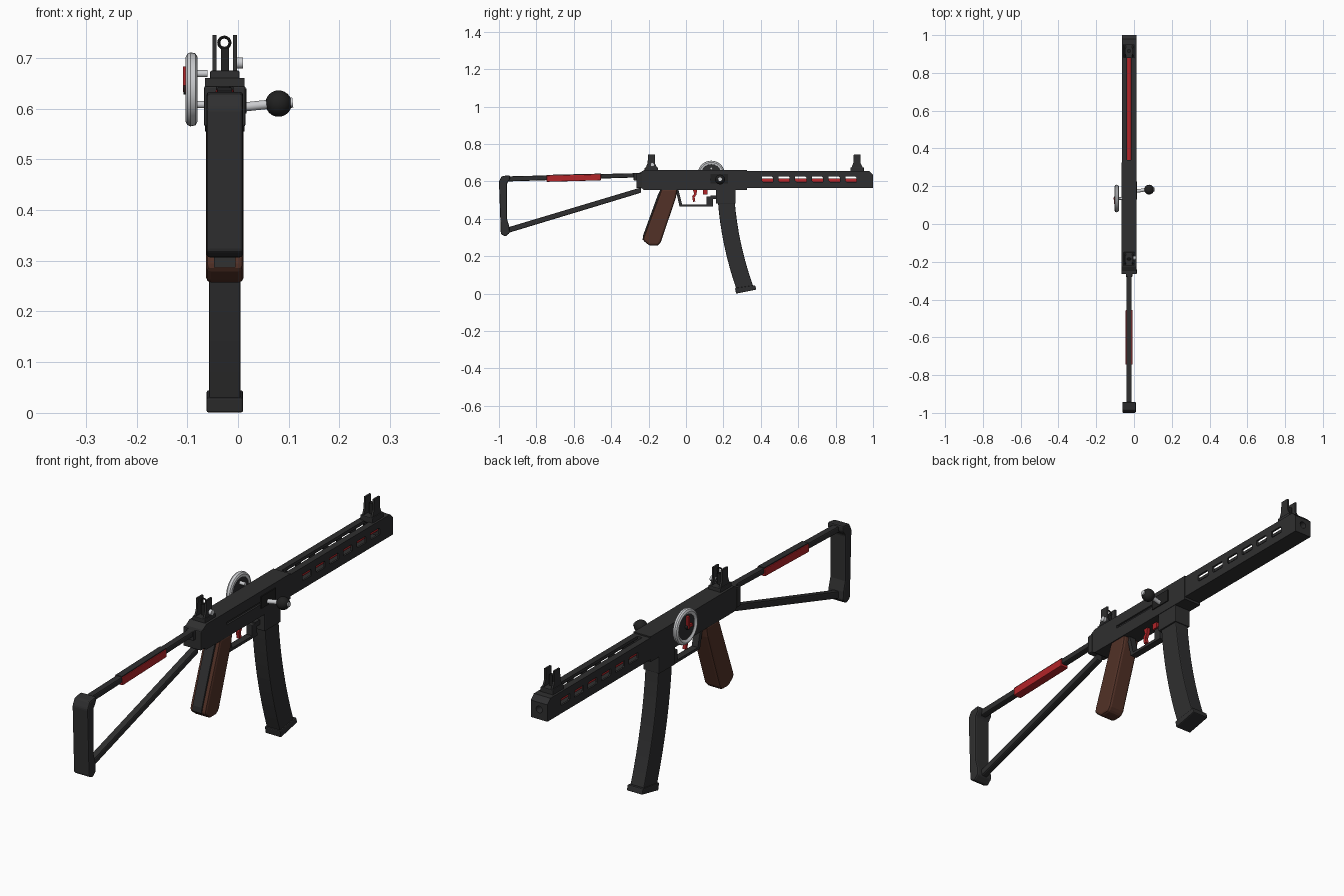
import bpy, bmesh, math
from mathutils import Vector

old = bpy.data.objects.get("Cube")
if old:
    bpy.data.objects.remove(old, do_unlink=True)

CX = -0.026  # centre plane of the body


def material(name, r, g, b, rough=0.6):
    m = bpy.data.materials.new(name)
    m.use_nodes = True
    m.diffuse_color = (r, g, b, 1)
    node = m.node_tree.nodes["Principled BSDF"]
    node.inputs["Base Color"].default_value = (r, g, b, 1)
    node.inputs["Roughness"].default_value = rough
    return m


BLACK = material("gunmetal black", 0.028, 0.028, 0.029)
DARK = material("deep black", 0.015, 0.015, 0.015)
RED = material("red", 0.45, 0.018, 0.022)
WOOD = material("brown wood", 0.085, 0.031, 0.02)
SILVER = material("silver", 0.62, 0.63, 0.65, 0.4)


def finish(name, bm, mat, bevel=0.0, smooth=False):
    bmesh.ops.recalc_face_normals(bm, faces=bm.faces)
    me = bpy.data.meshes.new(name)
    bm.to_mesh(me)
    bm.free()
    ob = bpy.data.objects.new(name, me)
    bpy.context.collection.objects.link(ob)
    me.materials.append(mat)
    if bevel:
        mod = ob.modifiers.new("edge bevel", 'BEVEL')
        mod.width, mod.segments = bevel, 2
    if smooth:
        bpy.ops.object.select_all(action='DESELECT')
        ob.select_set(True)
        bpy.context.view_layer.objects.active = ob
        bpy.ops.object.shade_smooth_by_angle(angle=math.radians(35))
    return ob


def prism(name, profile, half, mat, x=CX, bevel=0.0):
    """Side outline (y, z) extruded to both sides of x."""
    bm = bmesh.new()
    face = bm.faces.new([bm.verts.new((x - half, y, z)) for y, z in profile])
    ext = bmesh.ops.extrude_face_region(bm, geom=[face])["geom"]
    moved = [v for v in ext if isinstance(v, bmesh.types.BMVert)]
    bmesh.ops.translate(bm, verts=moved, vec=(2 * half, 0, 0))
    return finish(name, bm, mat, bevel)


def box(name, y0, y1, z0, z1, half, mat, x=CX, bevel=0.0):
    return prism(name, [(y0, z0), (y1, z0), (y1, z1), (y0, z1)], half, mat, x, bevel)


def rod(name, a, b, r, mat, r2=None, sides=20):
    a, b = Vector(a), Vector(b)
    bm = bmesh.new()
    bmesh.ops.create_cone(bm, cap_ends=True, segments=sides, radius1=r,
                          radius2=r if r2 is None else r2, depth=(b - a).length)
    bm.transform((b - a).to_track_quat('Z', 'Y').to_matrix().to_4x4())
    bmesh.ops.translate(bm, verts=bm.verts, vec=(a + b) / 2)
    return finish(name, bm, mat, smooth=True)


def lathe_x(name, profile, y, z, mat, sides=40):
    """Closed (x, radius) outline spun about an axis along x."""
    bm = bmesh.new()
    rings = []
    for i in range(sides):
        a = 2 * math.pi * i / sides
        rings.append([bm.verts.new((x, y + r * math.cos(a), z + r * math.sin(a)))
                      for x, r in profile])
    n = len(profile)
    for i in range(sides):
        p, q = rings[i], rings[(i + 1) % sides]
        for j in range(n):
            k = (j + 1) % n
            bm.faces.new((p[j], p[k], q[k], q[j]))
    return finish(name, bm, mat, smooth=True)


def cut(ob, cutter):
    mod = ob.modifiers.new("cut", 'BOOLEAN')
    mod.operation, mod.solver, mod.object = 'DIFFERENCE', 'EXACT', cutter
    bpy.context.view_layer.objects.active = ob
    bpy.ops.object.modifier_apply(modifier=mod.name)
    bpy.data.objects.remove(cutter, do_unlink=True)


# Folding stock
prism("butt_plate", [(-0.99, 0.318), (-0.965, 0.305), (-0.942, 0.325), (-0.945, 0.36),
                     (-0.957, 0.40), (-0.957, 0.59), (-0.942, 0.61), (-0.942, 0.634),
                     (-0.985, 0.628), (-1.0, 0.60)], 0.036, BLACK, bevel=0.006)
prism("stock_upper_rod", [(-0.96, 0.60), (-0.24, 0.622), (-0.24, 0.645), (-0.96, 0.627)],
      0.014, BLACK, bevel=0.005)
prism("stock_red_sleeve", [(-0.745, 0.598), (-0.455, 0.606), (-0.455, 0.638), (-0.745, 0.631)],
      0.018, RED, bevel=0.003)
prism("stock_sleeve_top_strip", [(-0.745, 0.625), (-0.455, 0.632), (-0.455, 0.642),
                                 (-0.745, 0.635)], 0.014, BLACK)
prism("stock_lower_strut", [(-0.96, 0.322), (-0.24, 0.540), (-0.24, 0.568), (-0.96, 0.352)],
      0.014, BLACK, bevel=0.005)
box("stock_hinge", -0.28, -0.24, 0.605, 0.645, 0.017, BLACK, bevel=0.003)

# Receiver with handle slot
receiver = prism("receiver", [(-0.25, 0.572), (-0.225, 0.555), (0.325, 0.555), (0.325, 0.66),
                              (-0.225, 0.66), (-0.25, 0.645)], 0.039, BLACK)
cut(receiver, box("slot_cutter", -0.09, 0.14, 0.606, 0.617, 0.008, DARK, x=0.013))
box("receiver_end_cap", -0.265, -0.238, 0.565, 0.645, 0.041, BLACK, bevel=0.004)
box("handle_plate", 0.13, 0.225, 0.59, 0.64, 0.003, DARK, x=0.014)

# Barrel shroud with vent slots
shroud = prism("barrel_shroud", [(0.32, 0.565), (1.0, 0.565), (1.0, 0.635), (0.98, 0.655),
                                 (0.32, 0.655)], 0.038, BLACK)
cut(shroud, box("cavity_cutter", 0.335, 0.94, 0.575, 0.643, 0.030, BLACK))
cut(shroud, box("top_slit_cutter", 0.34, 0.89, 0.63, 0.68, 0.011, BLACK))
for i in range(6):
    y = 0.435 + i * 0.0895
    cut(shroud, prism("vent_cutter", [(y - 0.03, 0.604), (y - 0.024, 0.598), (y + 0.03, 0.598),
                                      (y + 0.03, 0.62), (y + 0.024, 0.626), (y - 0.03, 0.626)],
                      0.06, BLACK))
cut(shroud, rod("bore_cutter", (CX, 0.93, 0.606), (CX, 1.02, 0.606), 0.014, BLACK))
rod("red_barrel", (CX, 0.325, 0.604), (CX, 0.95, 0.604), 0.013, RED)

# Front and rear sights
for label, y in (("front", 0.915), ("rear", -0.185)):
    box(label + "_sight_base", y - 0.036, y + 0.036, 0.65, 0.675, 0.029, BLACK, bevel=0.003)
    for side, sx in (("left", 1), ("right", -1)):
        prism(f"{label}_sight_ear_{side}",
              [(y - 0.032, 0.67), (y + 0.032, 0.67), (y + 0.018, 0.70), (y + 0.018, 0.745),
               (y - 0.018, 0.745), (y - 0.02, 0.70)], 0.004, BLACK, x=CX + sx * 0.020)
    box(label + "_sight_post", y - 0.008, y + 0.008, 0.67, 0.72, 0.008, DARK)
ring = [(CX - 0.001, -0.185, 0.73)]
bpy.ops.mesh.primitive_torus_add(location=ring[0], rotation=(math.pi / 2, 0, 0), major_radius=0.011,
                                 minor_radius=0.003, major_segments=24, minor_segments=8)
aperture = bpy.context.object
aperture.name = "rear_sight_ring"
aperture.data.materials.append(DARK)
rod("rear_sight_knob", (-0.01, -0.18, 0.69), (0.01, -0.18, 0.69), 0.011, SILVER)

# Curved magazine and its well
box("magazine_well", 0.16, 0.265, 0.482, 0.56, 0.037, BLACK, bevel=0.003)
front, back = [], []
for i in range(9):
    t = i / 8
    z = 0.50 - 0.47 * t
    bend = 0.035 * t + 0.065 * t * t
    back.append((0.17 + bend, z - 0.008 * t))
    front.append((0.26 + bend, z + 0.008 * t))
prism("magazine", back + front[::-1], 0.031, BLACK, bevel=0.004)
prism("magazine_base", [(0.268, 0.0), (0.376, 0.022), (0.370, 0.045), (0.262, 0.03)],
      0.036, BLACK, bevel=0.004)

# Wooden grip with dark backstrap
prism("grip", [(-0.13, 0.56), (-0.045, 0.56), (-0.055, 0.51), (-0.135, 0.275), (-0.15, 0.257),
               (-0.195, 0.257), (-0.23, 0.285), (-0.225, 0.305)], 0.037, WOOD, bevel=0.01)
prism("grip_backstrap", [(-0.15, 0.53), (-0.137, 0.556), (-0.12, 0.55), (-0.215, 0.29),
                         (-0.232, 0.287), (-0.23, 0.31)], 0.021, BLACK)

# Trigger guard and trigger
prism("trigger_guard_rear", [(-0.055, 0.555), (-0.04, 0.555), (-0.02, 0.475), (-0.035, 0.468)],
      0.014, BLACK)
box("trigger_guard_bottom", -0.035, 0.145, 0.466, 0.477, 0.014, BLACK)
box("trigger_guard_front", 0.11, 0.145, 0.47, 0.52, 0.014, BLACK, bevel=0.003)
box("trigger_guard_link", 0.13, 0.165, 0.505, 0.525, 0.014, BLACK)
prism("trigger", [(0.035, 0.56), (0.06, 0.56), (0.056, 0.53), (0.046, 0.515), (0.05, 0.493),
                  (0.038, 0.49), (0.033, 0.52), (0.044, 0.535)], 0.007, RED)
box("magazine_catch", 0.09, 0.115, 0.53, 0.558, 0.008, RED)

# Charging handle
rod("handle_rod", (0.0, 0.172, 0.602), (0.065, 0.182, 0.609), 0.009, SILVER)
bm = bmesh.new()
bmesh.ops.create_uvsphere(bm, u_segments=24, v_segments=16, radius=0.026)
bmesh.ops.translate(bm, verts=bm.verts, vec=(0.08, 0.182, 0.61))
finish("handle_ball", bm, DARK, smooth=True)
rod("handle_tip", (0.09, 0.182, 0.61), (0.108, 0.182, 0.612), 0.010, SILVER)

# Round gauge on the right side
GY, GZ = 0.135, 0.638
lathe_x("gauge_rim", [(-0.098, 0.052), (-0.104, 0.062), (-0.100, 0.070), (-0.094, 0.073),
                      (-0.084, 0.071), (-0.080, 0.064), (-0.082, 0.054)], GY, GZ, SILVER)
rod("gauge_face", (-0.097, GY, GZ), (-0.084, GY, GZ), 0.056, BLACK, sides=40)
rod("gauge_hub", (-0.107, GY, GZ), (-0.096, GY, GZ), 0.010, DARK)
box("gauge_needle", GY - 0.006, GY + 0.006, GZ - 0.005, GZ + 0.045, 0.005, RED, x=-0.103)
box("gauge_marker", GY - 0.03, GY + 0.005, GZ - 0.006, GZ + 0.006, 0.004, RED, x=-0.101)
for label, z in (("upper", 0.669), ("lower", 0.608)):
    rod(f"gauge_stem_{label}", (-0.088, GY, z), (-0.06, GY, z), 0.007, SILVER)
